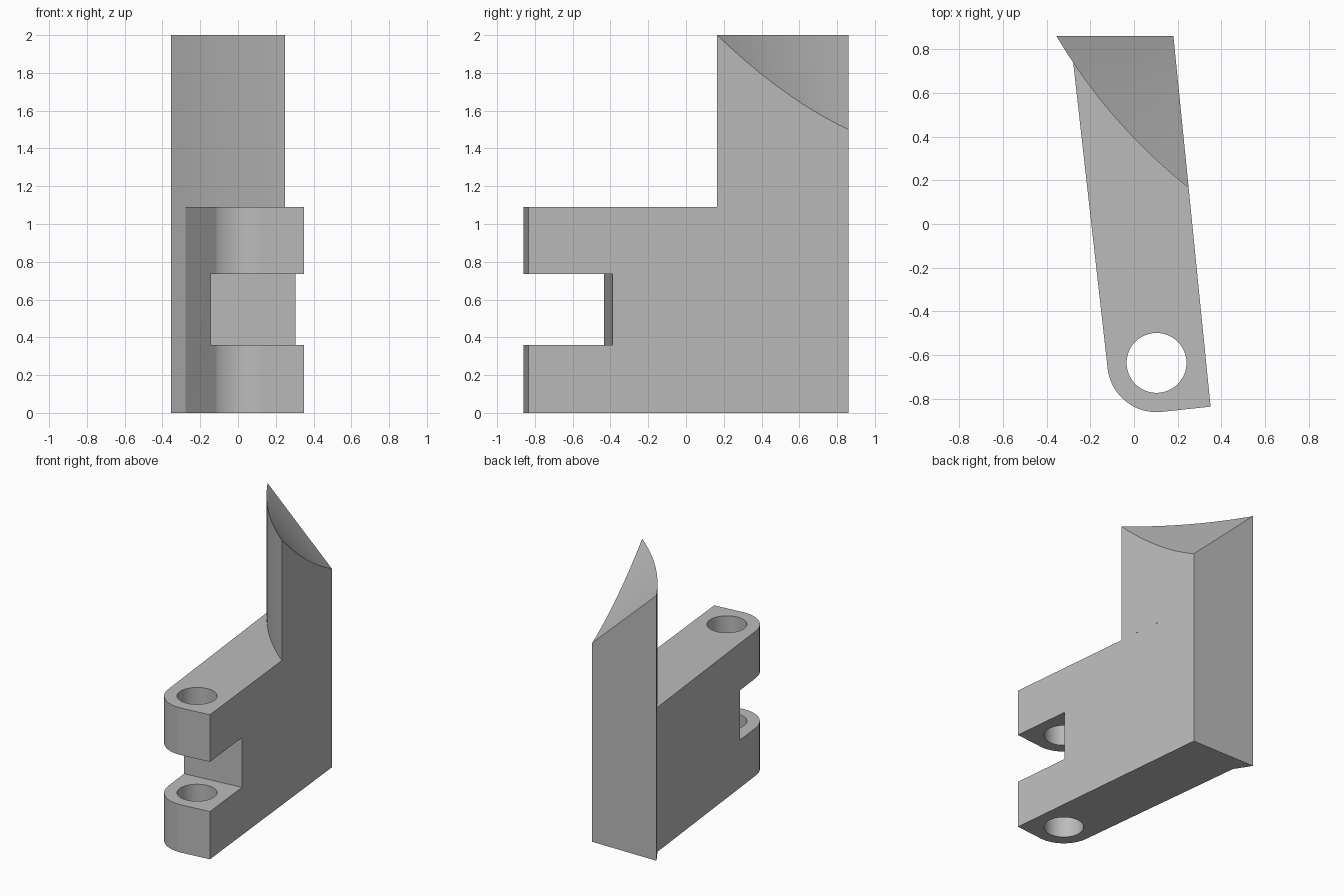
import bpy, bmesh, math
from mathutils import Vector

cube = bpy.data.objects.get("Cube")
if cube:
    bpy.data.objects.remove(cube, do_unlink=True)

grey = bpy.data.materials.new("plain_grey")
grey.use_nodes = True
grey.diffuse_color = (0.5, 0.5, 0.5, 1)
grey.node_tree.nodes["Principled BSDF"].inputs["Base Color"].default_value = (0.5, 0.5, 0.5, 1)

STEP = 1.09                       # height of the arm
PIN = Vector((0.103, -0.635))     # hinge pin centre
A, B, C = Vector((-0.355, 0.86)), Vector((0.25, 0.165)), Vector((0.18, 0.86))


def finish(name, bm):
    bmesh.ops.recalc_face_normals(bm, faces=bm.faces[:])
    mesh = bpy.data.meshes.new(name)
    bm.to_mesh(mesh)
    bm.free()
    mesh.materials.append(grey)
    obj = bpy.data.objects.new(name, mesh)
    bpy.context.collection.objects.link(obj)
    return obj


def prism(name, points, z0, z1):
    bm = bmesh.new()
    low = [bm.verts.new((p[0], p[1], z0)) for p in points]
    high = [bm.verts.new((p[0], p[1], z1)) for p in points]
    bm.faces.new(low[::-1])
    bm.faces.new(high)
    for i in range(len(points)):
        j = (i + 1) % len(points)
        bm.faces.new((low[i], low[j], high[j], high[i]))
    return finish(name, bm)


def arc(center, radius, start, end, count):
    angles = [math.radians(start + (end - start) * i / count) for i in range(count + 1)]
    return [center + radius * Vector((math.cos(a), math.sin(a))) for a in angles]


def bow(u):
    # shallow outward curve of the column front
    chord = B - A
    normal = Vector((chord.y, -chord.x)).normalized()
    return A + chord * u + normal * 0.17 * u * (1 - u)


def cut(target, cutter):
    cutter.hide_render = True
    mod = target.modifiers.new("cut", "BOOLEAN")
    mod.operation, mod.solver, mod.object = "DIFFERENCE", "EXACT", cutter
    bpy.context.view_layer.objects.active = target
    bpy.ops.object.modifier_apply(modifier=mod.name)
    bpy.data.objects.remove(cutter, do_unlink=True)


def smooth(obj):
    bpy.ops.object.select_all(action="DESELECT")
    obj.select_set(True)
    bpy.context.view_layer.objects.active = obj
    bpy.ops.object.shade_smooth_by_angle(angle=math.radians(25))


# Arm with a rounded hinge end and a flared back corner
flare = [bow(0.155 * i / 4) for i in range(5)]
outline = arc(PIN, 0.225, 186, 276, 24) + [Vector((0.35, -0.835)), C] + flare
arm = prism("hinge_arm", outline, 0, STEP)

# Hinge slot, square to the arm
across, forward = Vector((0.995, 0.1)), Vector((0.1, -0.995))
mid = Vector((0.075, -0.412))
slot = [mid - across * 0.6, mid + across * 0.6,
        mid + across * 0.6 + forward, mid - across * 0.6 + forward]
cut(arm, prism("slot_cutter", slot, 0.36, 0.735))

# Pin hole
cut(arm, prism("pin_cutter", arc(PIN, 0.137, 0, 352.5, 47), -0.1, 1.3))
smooth(arm)

# Upright column with a curved, hollowed slope on top
N, M = 24, 12
bm = bmesh.new()
rows = []
for i in range(N + 1):
    u = i / N
    row = []
    for j in range(M):
        t = j / M
        p = bow(u).lerp(C, t)
        row.append(bm.verts.new((p.x, p.y, 2 - 0.5 * t - 0.17 * t * (1 - t) * u * u)))
    rows.append(row)
tip = bm.verts.new((C.x, C.y, 1.5))
foot = [bm.verts.new((r[0].co.x, r[0].co.y, STEP)) for r in rows]
heel = bm.verts.new((C.x, C.y, STEP))
for i in range(N):
    a, b = rows[i], rows[i + 1]
    for j in range(M - 1):
        bm.faces.new((a[j], b[j], b[j + 1], a[j + 1]))
    bm.faces.new((a[-1], b[-1], tip))
    bm.faces.new((foot[i], foot[i + 1], b[0], a[0]))
bm.faces.new([foot[-1], heel, tip] + rows[-1][::-1])
bm.faces.new([heel, foot[0]] + rows[0] + [tip])
bm.faces.new(foot[::-1] + [heel])
smooth(finish("upright_column", bm))
